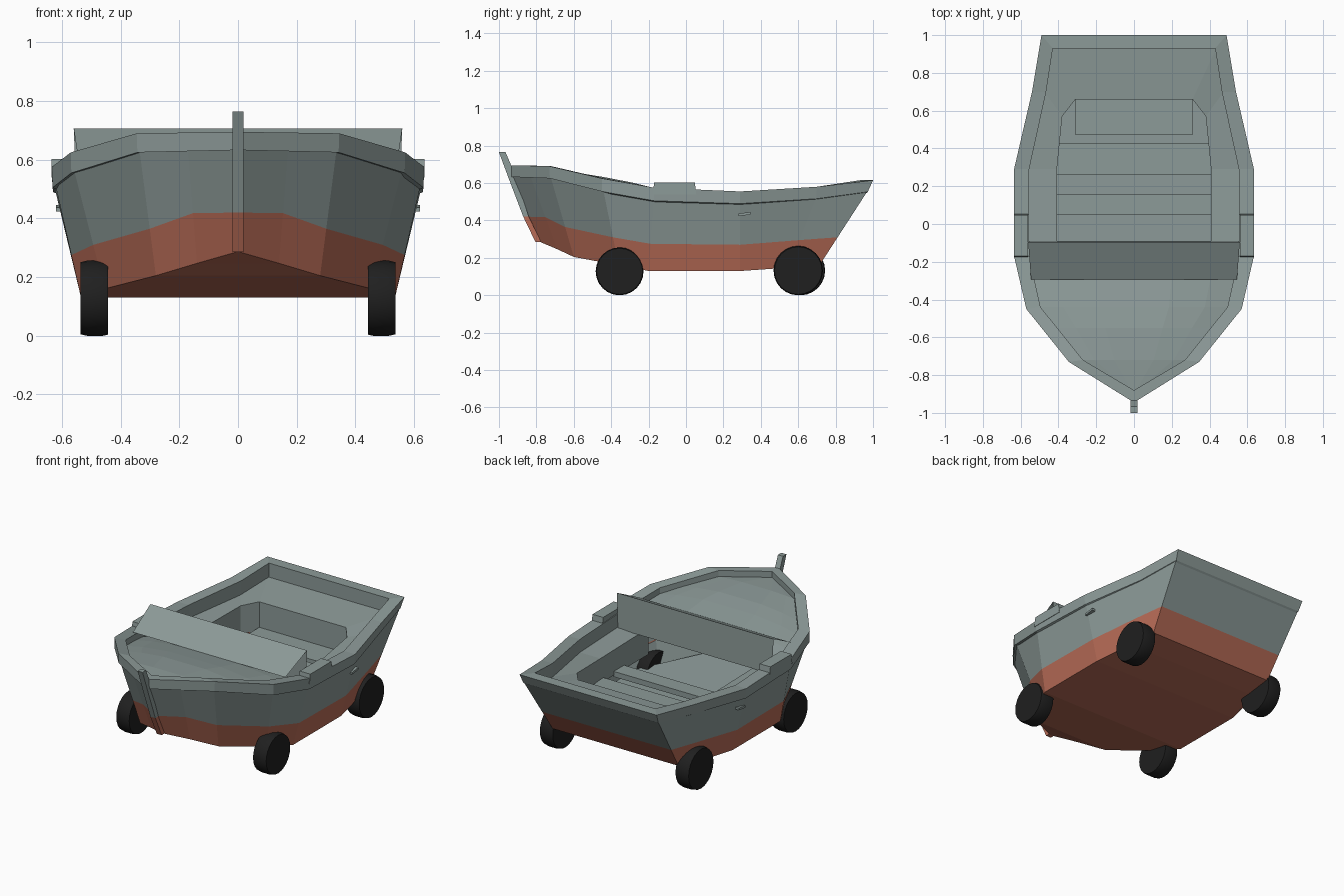
import bpy, bmesh, math
from mathutils import Vector

if "Cube" in bpy.data.objects:
    bpy.data.objects.remove(bpy.data.objects["Cube"])


def material(name, rgb):
    m = bpy.data.materials.new(name)
    m.diffuse_color = (*rgb, 1)
    m.use_nodes = True
    m.node_tree.nodes["Principled BSDF"].inputs["Base Color"].default_value = m.diffuse_color
    return m


GREY = material("grey paint", (0.265, 0.325, 0.315))
RED = material("red hull paint", (0.48, 0.15, 0.095))
BLACK = material("black rubber", (0.014, 0.014, 0.014))


def make(name, verts, faces, mat=GREY, up=False):
    me = bpy.data.meshes.new(name)
    me.from_pydata([tuple(v) for v in verts], [], faces)
    bm = bmesh.new()
    bm.from_mesh(me)
    bmesh.ops.remove_doubles(bm, verts=bm.verts, dist=1e-5)
    bmesh.ops.recalc_face_normals(bm, faces=bm.faces)
    # open sheets: turn them so that they face upwards
    if up and sum(f.normal.z * f.calc_area() for f in bm.faces) < 0:
        bmesh.ops.reverse_faces(bm, faces=bm.faces)
    bm.to_mesh(me)
    bm.free()
    me.materials.append(mat)
    ob = bpy.data.objects.new(name, me)
    bpy.context.collection.objects.link(ob)
    return ob


def mirror(pts):
    """Points from the right-hand end to the middle, continued to the left."""
    return list(pts) + [(-x, y, z) for x, y, z in reversed(pts)]


def strips(rows, closed_u=False, closed_v=False):
    n, k = len(rows[0]), len(rows)
    verts = [v for r in rows for v in r]
    faces = []
    for r in range(k if closed_v else k - 1):
        for i in range(n if closed_u else n - 1):
            a, b, q = r * n, ((r + 1) % k) * n, (i + 1) % n
            face = [a + i, a + q, b + q, b + i]
            # drop degenerate faces on the centre line
            if (Vector(verts[face[0]]) - Vector(verts[face[1]])).length > 1e-5:
                faces.append(face)
    return verts, faces


def box(name, x0, x1, y0, y1, z0, z1, taper=0.0, rise=0.0):
    v = [(x, y, z + (rise if y > (y0 + y1) / 2 else 0)) for z, t in ((z0, 0), (z1, taper))
         for x, y in ((x0, y0 + t), (x1, y0 + t), (x1, y1 - t), (x0, y1 - t))]
    f = [(0, 1, 2, 3), (4, 5, 6, 7), (0, 1, 5, 4), (1, 2, 6, 5), (2, 3, 7, 6), (3, 0, 4, 7)]
    return make(name, v, f)


# hull: stations run from stern to bow
top = [(.48, .968, .553), (.53, .695, .518), (.622, .29, .492), (.622, -.17, .512),
       (.558, -.442, .562), (.335, -.722, .627), (.17, -.83, .632), (0, -.935, .635)]
low = [(.45, .72, .17), (.49, .55, .148), (.535, .29, .13), (.535, -.2, .13),
       (.455, -.36, .16), (.28, -.6, .205), (.14, -.69, .247), (0, -.785, .287)]
line_z = [.31, .295, .27, .275, .31, .365, .418, .42]
mid = [tuple(Vector(b).lerp(Vector(t), (z - b[2]) / (t[2] - b[2])))
       for b, t, z in zip(low, top, line_z)]
make("hull_upper", *strips([mirror(mid), mirror(top)], closed_u=True))
v, f = strips([mirror(low), mirror(mid)], closed_u=True)
n = len(low) * 2
f += [[i, i + 1, n - 2 - i, n - 1 - i] for i in range(len(low) - 1)]
make("hull_lower", v, f, RED)

# grey inner face of the lower hull beside the cockpit
for s, side in ((1, "right"), (-1, "left")):
    lining = [[(s * (x - .008), y + .004, z) for x, y, z in row[1:6]] for row in (low, mid)]
    make(side + "_hull_lining", *strips(lining))

# gunwale rail
outer = [(.49, 1, .615), (.54, .7, .58), (.635, .29, .555), (.635, -.17, .575),
         (.57, -.45, .625), (.345, -.73, .69), (0, -.945, .695)]
inner = [(.43, .93, .615), (.465, .7, .58), (.555, .29, .555), (.555, -.17, .575),
         (.495, -.44, .625), (.27, -.72, .69), (0, -.88, .695)]
under = [(.482, .972, .553), (.533, .697, .516), (.63, .29, .49), (.632, -.17, .505),
         (.568, -.45, .555), (.343, -.728, .625), (0, -.943, .633)]
inside = [(x, y, z - (.1 if y > -.3 else .06)) for x, y, z in inner]
make("gunwale_rail", *strips([mirror(r) for r in (under, outer, inner, inside)], True, True))

# crowned foredeck, falling towards the cockpit
rows = []
for y, x, ze, zc in ((-.89, .01, .655, .655), (-.72, .28, .65, .66), (-.55, .41, .615, .65),
                     (-.44, .50, .585, .632), (-.29, .54, .555, .603), (-.17, .55, .53, .573)):
    rows.append([(x * s, y, ze + (zc - ze) * c) for s, c in
                 ((-1, 0), (-.75, .55), (-.37, 1), (.37, 1), (.75, .55), (1, 0))])
make("foredeck", *strips(rows), up=True)

# spray screen: sloping sheet with an upright back, open at the ends
prof = [(.545, -.295, .605), (.56, -.095, .707), (.55, -.09, .48)]
make("spray_screen", *strips([[(-x, y, z), (x, y, z)] for x, y, z in prof]), up=True)

# side and aft deck with the cockpit opening and its lining
edge = [(.56, -.2, .49), (.56, .29, .47), (.475, .7, .49), (.44, .94, .525)]
hole = [(.408, -.2, .48), (.408, .29, .47), (.38, .57, .49), (.31, .66, .50)]
well = [(x, y, .31) for x, y, z in hole]
make("side_and_aft_deck", *strips([mirror(edge), mirror(hole), mirror(well)]), up=True)

# cockpit floor, bench and thwarts
make("cockpit_floor", [(-.52, -.2, .18), (.52, -.2, .18), (.46, .68, .185), (-.46, .68, .185),
                       (-.27, -.56, .215), (.27, -.56, .215)], [(0, 1, 2, 3), (0, 1, 5, 4)],
     up=True)
for name, y0, y1, hw in (("aft_bench", .47, .66, .31), ("middle_thwart", .26, .43, .41),
                         ("front_thwart", .05, .155, .41)):
    box(name, -hw, hw, y0, y1, .30, .335)

# stem post, grey above the paint line and red below
stem = [(-.805, .285), (-.775, .285), (-.84, .42), (-.87, .42),
        (-.92, .66), (-.965, .765), (-1.0, .765), (-.95, .63)]


def post(name, pts, mat):
    k = len(pts)
    v = [(x, y, z) for x in (-.018, .018) for y, z in pts]
    f = [list(range(k)), list(range(k, 2 * k))]
    f += [(i, (i + 1) % k, (i + 1) % k + k, i + k) for i in range(k)]
    make(name, v, f, mat)


post("stem_post_lower", stem[:4], RED)
post("stem_post_upper", [stem[3], stem[2]] + stem[4:], GREY)

# parts on both sides
for s, side in ((1, "right"), (-1, "left")):
    box(side + "_oarlock_block", s * .56, s * .636, -.178, .055, .54, .602, .008)
    box(side + "_hull_cleat", s * .59, s * .62, .28, .345, .423, .437, rise=.008)
    for y, end in ((-.355, "front"), (.60 if s > 0 else .612, "rear")):
        r, k = (.128 if end == "front" else .132), 24
        rings = [[(s * x, y + q * math.cos(2 * math.pi * i / k),
                   r + q * math.sin(2 * math.pi * i / k)) for i in range(k)]
                 for x, q in ((.443, r - .004), (.46, r), (.515, r), (.536, r - .005))]
        v, f = strips(rings, closed_u=True)
        f += [list(range(k)), list(range(3 * k, 4 * k))]
        ob = make(f"{end}_{side}_wheel", v, f, BLACK)
        bpy.context.view_layer.objects.active = ob
        ob.select_set(True)
        bpy.ops.object.shade_smooth_by_angle(angle=math.radians(35))
        ob.select_set(False)
